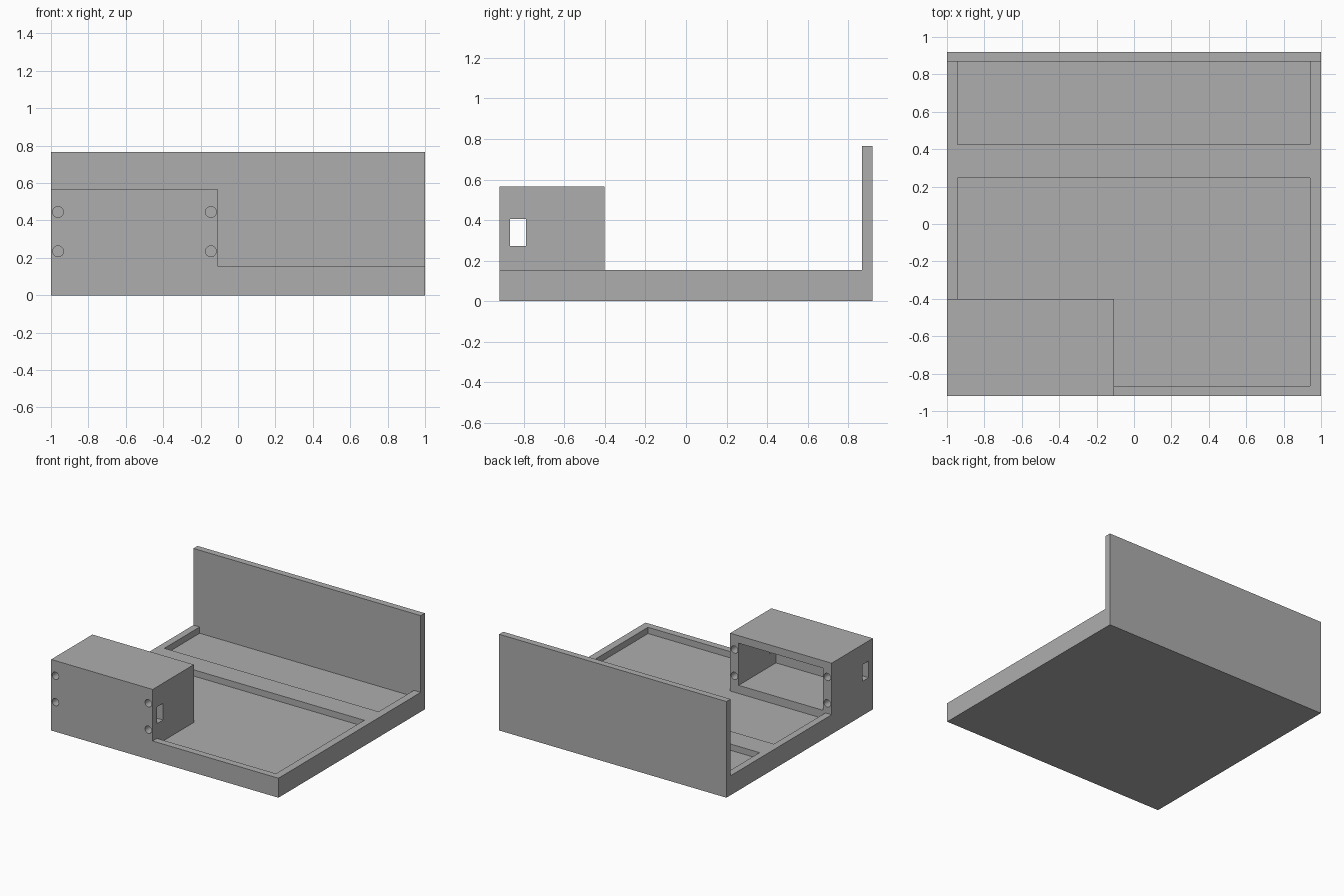
import bpy
import bmesh
from mathutils import Matrix

cube = bpy.data.objects.get("Cube")
if cube:
    bpy.data.objects.remove(cube, do_unlink=True)

grey = bpy.data.materials.new("plain_grey")
grey.use_nodes = True
colour = (0.42, 0.42, 0.42, 1)
grey.diffuse_color = colour
grey.node_tree.nodes["Principled BSDF"].inputs["Base Color"].default_value = colour


def finish(name, bm):
    bmesh.ops.recalc_face_normals(bm, faces=bm.faces)
    mesh = bpy.data.meshes.new(name)
    bm.to_mesh(mesh)
    bm.free()
    mesh.materials.append(grey)
    obj = bpy.data.objects.new(name, mesh)
    bpy.context.collection.objects.link(obj)
    return obj


def prism(name, outline, z0, z1):
    """Extrude a flat outline upward from z0 to z1."""
    bm = bmesh.new()
    face = bm.faces.new([bm.verts.new((x, y, z0)) for x, y in outline])
    top = bmesh.ops.extrude_face_region(bm, geom=[face])["geom"]
    verts = [g for g in top if isinstance(g, bmesh.types.BMVert)]
    bmesh.ops.translate(bm, verts=verts, vec=(0, 0, z1 - z0))
    return finish(name, bm)


def box(name, x, y, z):
    outline = [(x[0], y[0]), (x[1], y[0]), (x[1], y[1]), (x[0], y[1])]
    return prism(name, outline, *z)


def bore(name, x, y, z, radius, length):
    """Round cutter running front to back."""
    bm = bmesh.new()
    turn = Matrix.Translation((x, y, z)) @ Matrix.Rotation(1.5707963, 4, "X")
    bmesh.ops.create_cone(bm, cap_ends=True, segments=32, radius1=radius,
                          radius2=radius, depth=length, matrix=turn)
    return finish(name, bm)


def cut(target, cutters):
    """Subtract each cutter, bake the result and remove the cutters."""
    for cutter in cutters:
        cutter.hide_render = True
        mod = target.modifiers.new("cut", "BOOLEAN")
        mod.operation = "DIFFERENCE"
        mod.solver = "EXACT"
        mod.object = cutter
    bpy.context.view_layer.update()
    graph = bpy.context.evaluated_depsgraph_get()
    mesh = bpy.data.meshes.new_from_object(target.evaluated_get(graph))
    target.modifiers.clear()
    target.data = mesh
    for cutter in cutters:
        bpy.data.objects.remove(cutter, do_unlink=True)


FRONT, BACK = -0.92, 0.92
RIM, FLOOR = 0.155, 0.105
LEFT, RIGHT = -0.945, 0.94      # recess sides
BOX_X, BOX_Y = -0.107, -0.402   # inner corner of the housing

# Tray with an L-shaped front recess and a rectangular back recess
tray = box("tray", (-1, 1), (FRONT, BACK), (0, RIM))
front_recess = prism("front_recess", [
    (BOX_X, -0.865), (RIGHT, -0.865), (RIGHT, 0.245),
    (LEFT, 0.245), (LEFT, BOX_Y), (BOX_X, BOX_Y)], FLOOR, 0.3)
back_recess = box("back_recess", (LEFT, RIGHT), (0.425, 0.868), (FLOOR, 0.3))
cut(tray, [front_recess, back_recess])

# Tall panel along the back edge
box("back_panel", (-1, 1), (0.868, BACK), (RIM, 0.765))

# Housing: open at the back, side windows, screw holes in its corners
housing = box("housing", (-1, BOX_X), (FRONT, BOX_Y), (RIM, 0.565))
cavity = box("cavity", (-0.925, -0.182), (-0.87, -0.3), (0.17, 0.505))
window = box("window", (-1.1, 0), (-0.868, -0.79), (0.272, 0.405))
holes = [bore("screw_hole", x, -0.66, z, 0.029, 0.8)
         for x in (-0.962, -0.145) for z in (0.235, 0.445)]
cut(housing, [cavity, window] + holes)

# Keep flat faces crisp and the round holes smooth
bpy.ops.object.select_all(action="DESELECT")
housing.select_set(True)
bpy.context.view_layer.objects.active = housing
bpy.ops.object.shade_smooth_by_angle()
